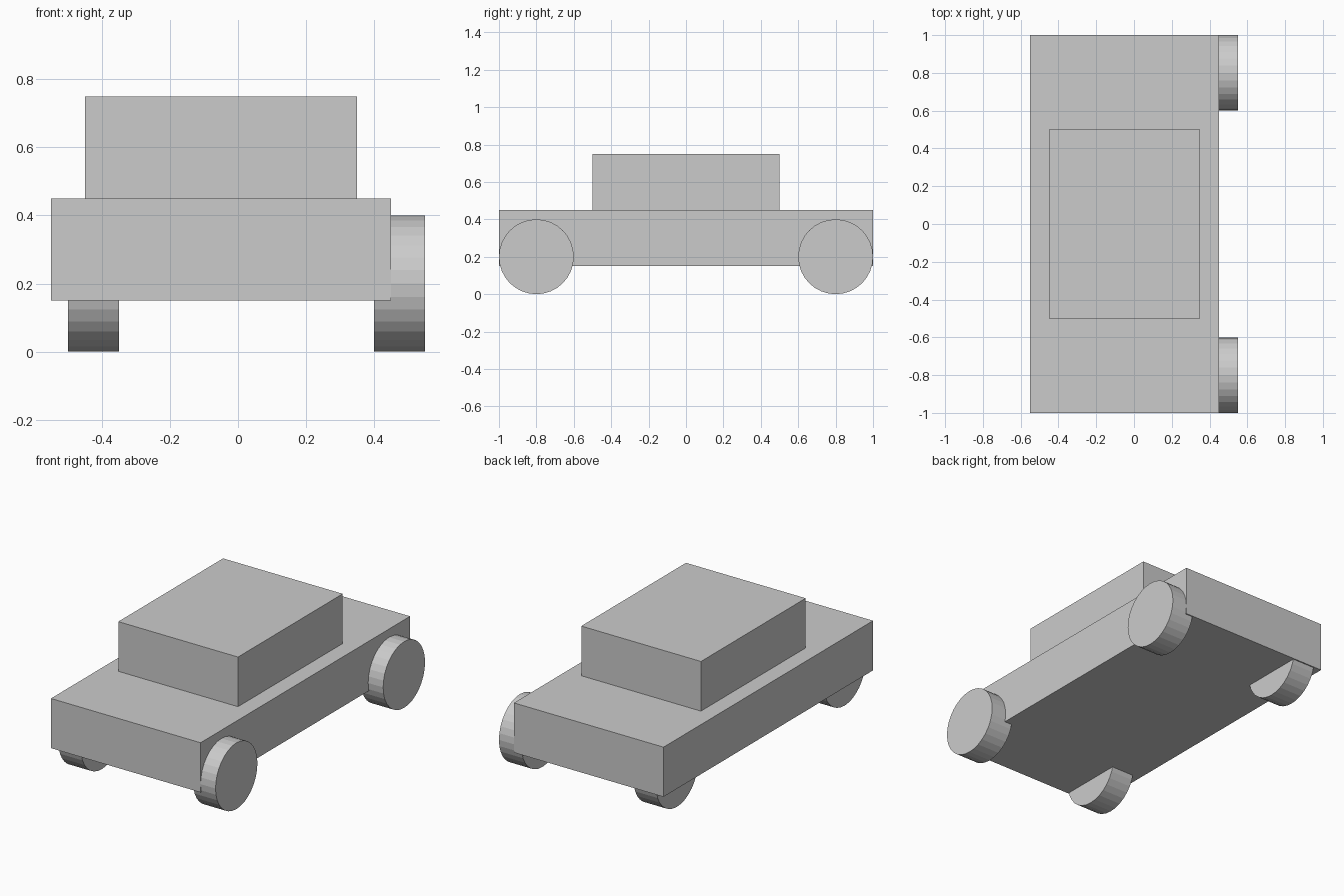
import bpy
from math import pi

if "Cube" in bpy.data.objects:
    bpy.data.objects.remove(bpy.data.objects["Cube"])


def box(name, center, size):
    bpy.ops.mesh.primitive_cube_add(size=1, location=center)
    obj = bpy.context.object
    obj.name = name
    obj.scale = size
    bpy.ops.object.transform_apply(location=False, rotation=False, scale=True)
    return obj


def wheel(name, x, y, radius=0.2, width=0.15):
    bpy.ops.mesh.primitive_cylinder_add(
        vertices=32, radius=radius, depth=width,
        location=(x, y, radius), rotation=(0, pi / 2, 0))
    bpy.context.object.name = name


# Body and cabin, both offset from the wheel track
box("body", (-0.05, 0, 0.30), (1.0, 2.0, 0.3))
box("cabin", (-0.05, 0, 0.60), (0.8, 1.0, 0.3))

# Wheels: the left pair is tucked under the body, the right pair sticks out
for end, y in (("front", -0.8), ("rear", 0.8)):
    for side, x in (("left", -0.425), ("right", 0.475)):
        wheel(f"{end}_{side}_wheel", x, y)
